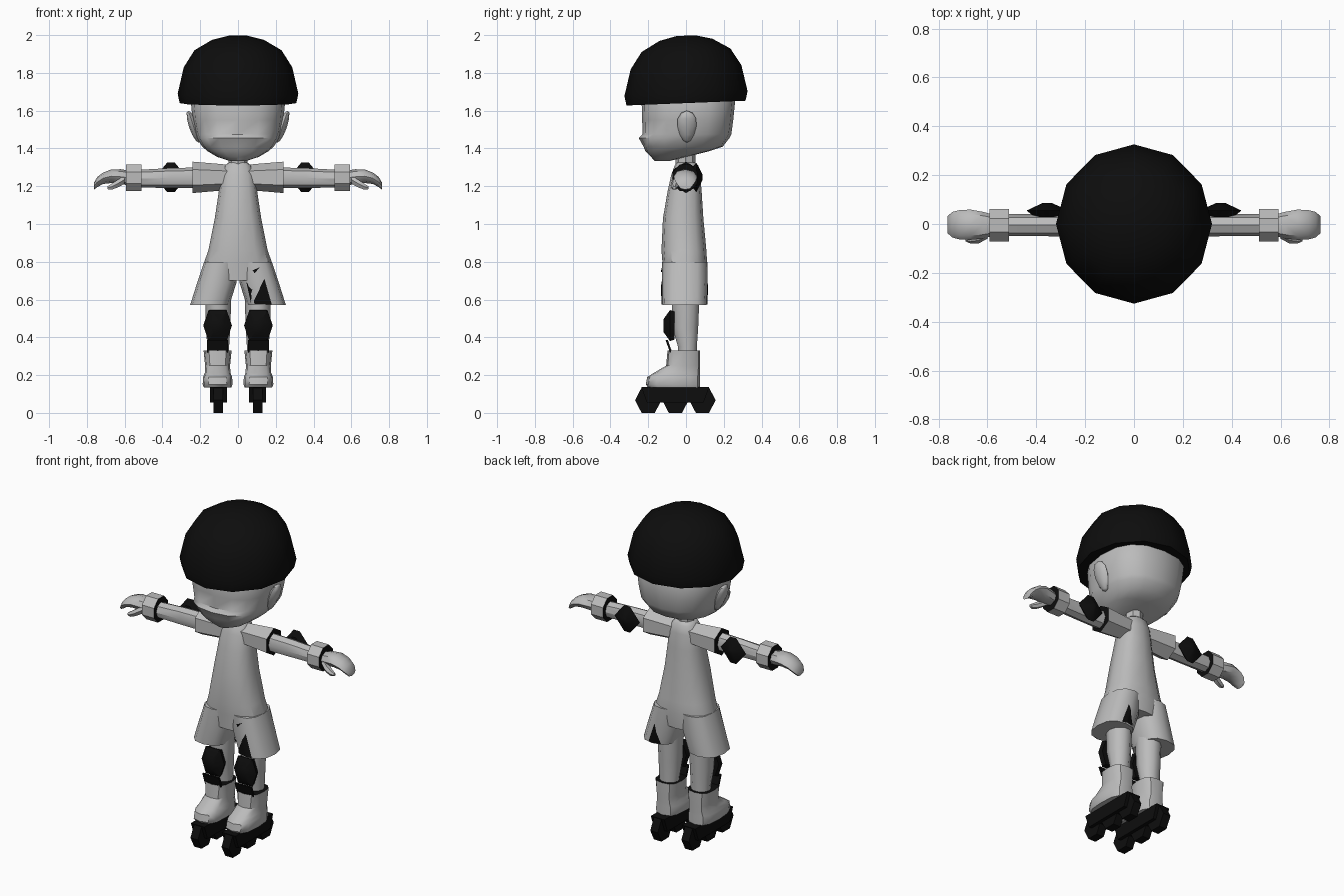
import bpy, bmesh, math
from mathutils import Vector

if "Cube" in bpy.data.objects:
    bpy.data.objects.remove(bpy.data.objects["Cube"])


def material(name, v):
    m = bpy.data.materials.new(name)
    m.diffuse_color = (v, v, v, 1)
    m.use_nodes = True
    m.node_tree.nodes["Principled BSDF"].inputs["Base Color"].default_value = m.diffuse_color
    return m


GREY = material("light_grey", 0.5)
BLACK = material("black", 0.004)


def unit_ring(n, power=1.0, phase=0.0):
    """Points of a circle; power below 1 makes it boxier."""
    pts = []
    for i in range(n):
        a = phase + 2 * math.pi * i / n
        c, s = math.cos(a), math.sin(a)
        pts.append((math.copysign(abs(c) ** power, c), math.copysign(abs(s) ** power, s)))
    return pts


def ring_z(z, cx, y0, y1, rx, n=12, power=0.8):
    cy, ry = (y0 + y1) / 2, (y1 - y0) / 2
    return [Vector((cx + rx * c, cy + ry * s, z)) for c, s in unit_ring(n, power)]


def ring_x(x, cy, cz, ry, rz, n=8, phase=0.0):
    return [Vector((x, cy + ry * c, cz + rz * s)) for c, s in unit_ring(n, 1, phase)]


def loft(name, rings, mat=GREY, side=1, dark_caps=()):
    """Skin a list of rings, cap both ends; dark_caps lists the black ends (0 first, 1 last)."""
    bm = bmesh.new()
    rows = [[bm.verts.new((p.x * side, p.y, p.z)) for p in r] for r in rings]
    n = len(rows[0])
    for a, b in zip(rows, rows[1:]):
        for i in range(n):
            j = (i + 1) % n
            bm.faces.new((a[i], a[j], b[j], b[i]))
    for k, row in enumerate((rows[0], rows[-1])):
        f = bm.faces.new(row)
        f.material_index = 1 if k in dark_caps else 0
    bmesh.ops.recalc_face_normals(bm, faces=bm.faces)
    return finish(name, bm, mat)


def finish(name, bm, mat):
    me = bpy.data.meshes.new(name)
    bm.to_mesh(me)
    bm.free()
    me.materials.append(mat)
    me.materials.append(BLACK)
    ob = bpy.data.objects.new(name, me)
    bpy.context.collection.objects.link(ob)
    return ob


def hex_pad(name, cx, cz, half_w, top_w, half_h, layers, side):
    """Domed hexagonal guard stacked along y; layers are (y, scale)."""
    shape = [(half_w, 0), (top_w, half_h), (-top_w, half_h),
             (-half_w, 0), (-top_w, -half_h), (top_w, -half_h)]
    loft(name, [[Vector((cx + u * s, y, cz + v * s)) for u, v in shape]
                for y, s in layers], BLACK, side)


def patch(name, pts, target):
    """Dark triangular patch laid on a surface."""
    bm = bmesh.new()
    bm.faces.new([bm.verts.new(p) for p in pts])
    bmesh.ops.subdivide_edges(bm, edges=bm.edges, cuts=6, use_grid_fill=True)
    ob = finish(name, bm, BLACK)
    mod = ob.modifiers.new("wrap", 'SHRINKWRAP')
    mod.target = target
    mod.wrap_mode = 'OUTSIDE_SURFACE'
    mod.offset = 0.005


# helmet, slightly higher at the back
rings = []
for z, r in [(1.64, .3), (1.64, .315), (1.69, .326), (1.83, .293), (1.92, .235), (1.975, .14), (1.997, .05)]:
    rings.append([Vector((r * c * .98, r * s, min(2, z + r * s * .04))) for c, s in unit_ring(12)])
loft("helmet", rings, BLACK)

# head with flat face and projecting chin
loft("head", [ring_z(z, 0, y0, y1, rx, 16, .8) for z, y0, y1, rx in [
    (1.333, -.165, -.09, .04), (1.355, -.185, .0, .11), (1.385, -.215, .12, .16),
    (1.41, -.225, .195, .19), (1.455, -.25, .23, .217), (1.475, -.23, .24, .225),
    (1.55, -.232, .25, .24), (1.65, -.235, .26, .25), (1.74, -.2, .22, .2)]])

# neck and shirt body
loft("neck", [ring_z(z, 0, -.055, .05, .05, 8, 1) for z in (1.28, 1.39)])
torso = loft("torso", [ring_z(z, 0, y0, y1, rx) for z, y0, y1, rx in [
    (.70, -.118, .105, .19), (.79, -.124, .112, .182), (.86, -.13, .108, .157),
    (1.03, -.122, .092, .123), (1.17, -.098, .083, .102), (1.26, -.078, .075, .092),
    (1.31, -.06, .065, .07), (1.325, -.05, .05, .05)]])

shorts = {}
for side, tag in ((1, "left"), (-1, "right")):
    # ear
    bm = bmesh.new()
    bmesh.ops.create_uvsphere(bm, u_segments=8, v_segments=6, radius=1)
    for v in bm.verts:
        x, y, z = v.co
        w = 1 + .25 * z
        v.co = (side * (.235 + .025 * x + .028 * z), .005 + .05 * y * w, 1.515 + .085 * z)
    bmesh.ops.recalc_face_normals(bm, faces=bm.faces)
    finish(tag + "_ear", bm, GREY)

    # sleeve with dark opening, and arm
    loft(tag + "_sleeve", [ring_x(x, 0, 1.247, r * .95, r, 6, math.pi / 2) for x, r in
                           [(.03, .065), (.11, .072), (.24, .083)]], GREY, side, (1,))
    loft(tag + "_arm", [ring_x(x, -.005, cz, ry, rz) for x, cz, ry, rz in
                        [(.18, 1.245, .048, .055), (.36, 1.243, .045, .053), (.56, 1.24, .045, .045)]], GREY, side)
    # elbow pad
    hex_pad(tag + "_elbow_pad", .355, 1.247, .085, .02, .078,
            [(.028, .6), (.055, 1), (.087, .2)], side)
    # wristband
    loft(tag + "_wristband", [ring_x(x, -.005, 1.245, .072, .077, 8, math.pi / 8) for x in (.512, .592)],
         GREY, side, (0, 1))
    # hand and thumb
    loft(tag + "_hand", [ring_x(x, cy, cz, ry, rz) for x, cy, cz, ry, rz in [
        (.57, -.005, 1.243, .042, .038), (.62, -.005, 1.25, .055, .04), (.67, -.003, 1.253, .062, .036),
        (.715, -.003, 1.242, .06, .03), (.745, -.003, 1.222, .052, .027), (.763, -.003, 1.2, .035, .018)]], GREY, side)
    loft(tag + "_thumb", [ring_x(x, cy, cz, r, r, 6) for x, cy, cz, r in [
        (.6, -.035, 1.235, .025), (.635, -.055, 1.215, .024), (.67, -.062, 1.197, .018),
        (.69, -.062, 1.192, .009)]], GREY, side)

    # flared leg of the shorts
    shorts[side] = loft(tag + "_shorts_leg", [ring_z(z, cx, y0, y1, rx) for z, cx, y0, y1, rx in [
        (.572, .149, -.125, .108, .104), (.69, .112, -.128, .113, .104), (.80, .088, -.126, .113, .091)]], GREY, side)

    # lower leg
    loft(tag + "_leg", [ring_z(z, .105, y0, y1, rx, 10, 1) for z, y0, y1, rx in [
        (.28, -.045, .06, .055), (.35, -.045, .06, .058), (.45, -.075, .068, .064),
        (.62, -.08, .075, .07)]], GREY, side)
    # knee pad and the dark tongue below it
    hex_pad(tag + "_knee_pad", .108, .462, .076, .048, .082,
            [(-.06, .9), (-.085, 1), (-.12, .4)], side)
    loft(tag + "_boot_tongue", [[Vector((.108 + u, y + d, z)) for u, d in
                                ((-.055, 0), (.055, 0), (.055, .012), (-.055, .012))]
                               for y, z in ((-.085, .32), (-.108, .385))], BLACK, side)

    # boot with dark opening
    loft(tag + "_boot", [ring_z(z, .108, y0, .075, rx, 12, .7) for z, y0, rx in [
        (.135, -.2, .073), (.15, -.213, .079), (.19, -.205, .077), (.212, -.17, .068),
        (.25, -.105, .066), (.33, -.098, .074)]], GREY, side, (1,))

    # skate frame and three six-sided wheels
    loft(tag + "_skate_frame", [[Vector((.104 + u * .045, cy + v, z)) for u, v in
                                ((-1, -h), (1, -h), (1, h), (-1, h))]
                               for z, cy, h in ((.055, -.057, .15), (.137, -.057, .18))], BLACK, side)
    for i, y in enumerate((-.2, -.056, .087)):
        loft(f"{tag}_wheel_{i + 1}", [ring_x(x, y, .067, .07, .077, 6) for x in (.079, .129)], BLACK, side)

# dark patches on one leg of the shorts
leg = shorts[1]
patch("front_patch", [(.143, -.14, .712), (.07, -.14, .575), (.182, -.14, .575)], leg)
patch("inner_patch", [(.026, -.13, .69), (.072, -.14, .65), (.046, -.12, .578)], leg)
patch("back_patch", [(.135, .13, .70), (.09, .13, .575), (.18, .13, .575)], leg)
patch("small_patch", [(.075, -.14, .755), (.12, -.14, .772), (.085, -.14, .738)], leg)

# smooth shading with crisp edges
bpy.ops.object.select_all(action='SELECT')
bpy.context.view_layer.objects.active = torso
bpy.ops.object.shade_smooth_by_angle(angle=math.radians(40))
